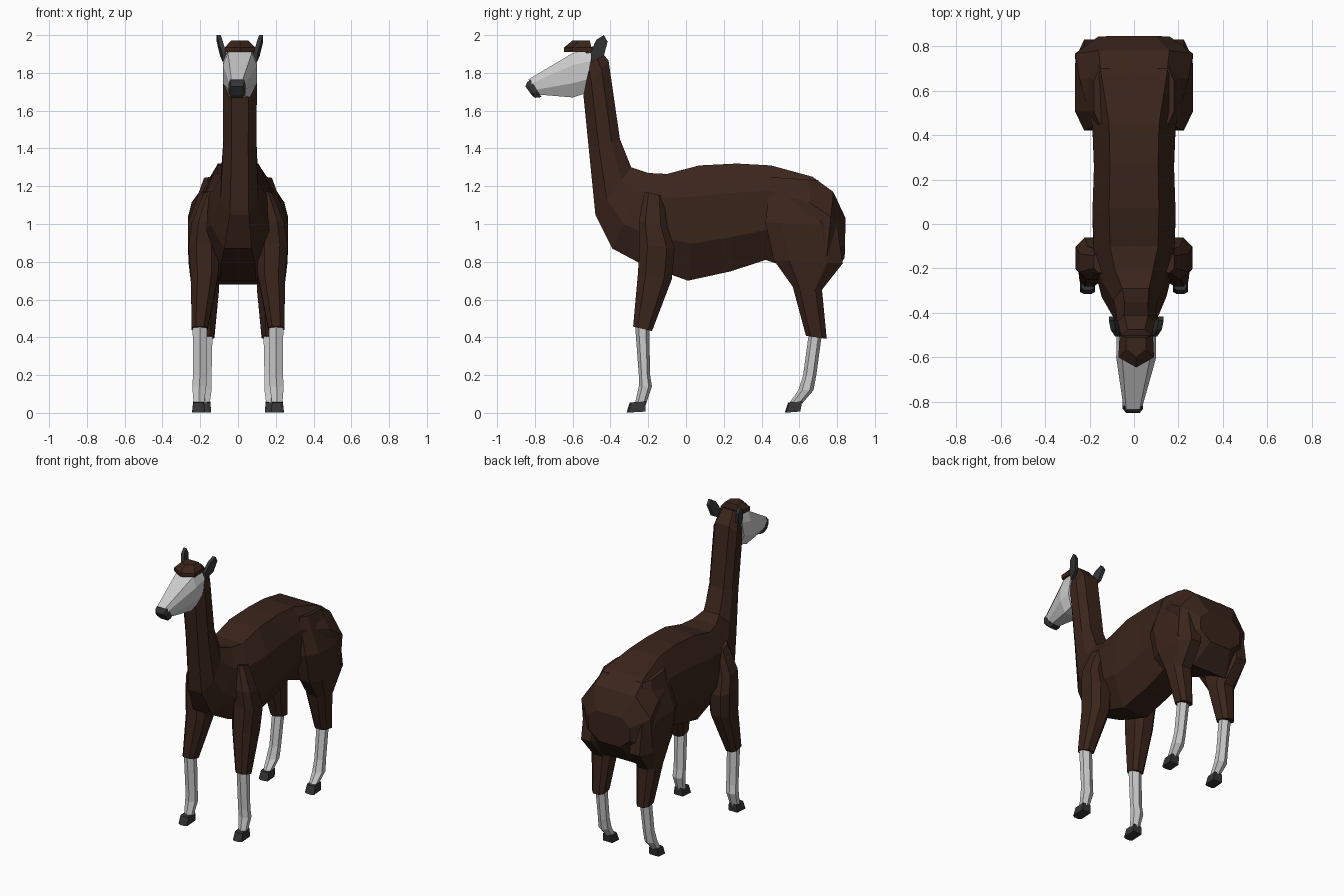
import bpy
from mathutils import Vector


def mat(name, r, g, b):
    m = bpy.data.materials.new(name)
    m.diffuse_color = (r, g, b, 1)
    return m


WOOL = mat("dark_wool", 0.042, 0.018, 0.011)
PALE = mat("pale_hide", 0.55, 0.55, 0.55)
DARK = mat("dark_horn", 0.035, 0.035, 0.037)


def loft(name, rings, material, mirror=False):
    """Skin a list of equal-length point rings and cap both ends."""
    n = len(rings[0])
    verts = [p for r in rings for p in r]
    faces = [(i * n + j, i * n + (j + 1) % n, (i + 1) * n + (j + 1) % n, (i + 1) * n + j)
             for i in range(len(rings) - 1) for j in range(n)]
    faces += [tuple(range(n))[::-1], tuple(range(len(verts) - n, len(verts)))]
    me = bpy.data.meshes.new(name)
    me.from_pydata(verts, [], faces)
    ob = bpy.data.objects.new(name, me)
    bpy.context.collection.objects.link(ob)
    me.materials.append(material)
    bpy.context.view_layer.objects.active = ob
    ob.select_set(True)
    bpy.ops.object.mode_set(mode='EDIT')
    bpy.ops.mesh.select_all(action='SELECT')
    bpy.ops.mesh.normals_make_consistent(inside=False)
    bpy.ops.object.mode_set(mode='OBJECT')
    ob.select_set(False)
    if mirror:
        ob.modifiers.new("mirror", 'MIRROR')
    return ob


def slice_ring(yt, zt, yb, zb, w, cx=0.0, a=0.6, b=0.5, hi=0.27, lo=0.68):
    """Eight-sided cross-section between a top point and a bottom point."""
    t, d = Vector((cx, yt, zt)), Vector((0, yb - yt, zb - zt))
    half = [(a, 0), (1, hi), (1, lo), (b, 1)]
    prof = half + [(-x, s) for x, s in reversed(half)]
    return [t + d * s + Vector((x * w, 0, 0)) for x, s in prof]


OCT = [(1, -.55), (1, .55), (.5, 1), (-.5, 1), (-1, .55), (-1, -.55), (-.5, -1), (.5, -1)]
HEX = [(1, -.5), (1, .5), (0, 1), (-1, .5), (-1, -.5), (0, -1)]
BOX = [(1, -.8), (1, 1), (-1, 1), (-1, -.8), (-.5, -1), (.5, -1)]


def limb(name, shape, rows, material, tilt=0.0):
    """Mirrored limb from rows of z, y range and x range."""
    rings = []
    for z, y0, y1, x0, x1 in rows:
        rings.append([((x0 + x1) / 2 + u * (x1 - x0) / 2,
                       (y0 + y1) / 2 + v * (y1 - y0) / 2,
                       z - v * tilt) for u, v in shape])
    return loft(name, rings, material, True)


# Neck and torso in one skin: top point, bottom point, half width, x offset
loft("neck_and_torso", [slice_ring(*r) for r in [
    (-.475, 1.945, -.56, 1.92, .065, .01),
    (-.41, 1.865, -.545, 1.70, .09, .01),
    (-.35, 1.45, -.515, 1.40, .088, .01),
    (-.29, 1.30, -.48, 1.05, .10, .007),
    (-.20, 1.27, -.39, .87, .145),
    (-.10, 1.265, -.24, .79, .18),
    (.07, 1.31, .01, .70, .187),
    (.27, 1.32, .24, .75, .18),
    (.45, 1.31, .42, .81, .187),
    (.67, 1.25, .60, .75, .245),
    (.78, 1.17, .73, .68, .265),
    (.845, 1.03, .84, .82, .16)]], WOOL)

# Face, nose and forelock
loft("face", [slice_ring(*r, a=.7, b=.6) for r in [
    (-.49, 1.925, -.54, 1.69, .088, .01),
    (-.60, 1.905, -.60, 1.67, .09, .01),
    (-.835, 1.765, -.78, 1.685, .043, -.005)]], PALE)
loft("nose", [slice_ring(*r, a=.8, b=.6) for r in [
    (-.822, 1.765, -.765, 1.672, .046, -.005),
    (-.842, 1.75, -.80, 1.668, .046, -.005),
    (-.85, 1.728, -.815, 1.68, .038, -.005)]], DARK)
loft("forelock", [[(.01 + x * s, y, z + k) for x, y in
                   [(-.075, -.50), (-.08, -.60), (0, -.645), (.08, -.60), (.075, -.50)]]
                  for s, z, k in [(1, 1.91, 0), (1, 1.935, 0)]]
     + [[(.01 + x, y, 1.972) for x, y in
         [(-.045, -.51), (-.045, -.565), (0, -.60), (.045, -.565), (.045, -.51)]]], WOOL)

# Ears, either side of the slightly offset head
for side, s in (("left", 1), ("right", -1)):
    outline = [(-.505, 1.91, .085), (-.475, 1.975, .105), (-.435, 2.0, .113),
               (-.415, 1.965, .113), (-.435, 1.89, .095), (-.50, 1.855, .08)]
    loft(side + "_ear", [[(.01 + s * (x + k), y, z) for y, z, x in outline]
                         for k in (-.012, .01)], DARK)

# Front legs
limb("front_upper_leg", OCT, [
    (.445, -.28, -.18, .16, .245), (.72, -.255, -.075, .105, .25),
    (.88, -.245, -.06, .10, .262), (1.0, -.25, -.10, .10, .245),
    (1.16, -.22, -.12, .10, .18)], WOOL, .012)
limb("front_shank", HEX, [
    (.05, -.27, -.21, .18, .235), (.14, -.25, -.18, .168, .242),
    (.20, -.25, -.19, .165, .238), (.47, -.27, -.195, .165, .24)], PALE)
limb("front_hoof", BOX, [
    (0.004, -.315, -.215, .175, .243), (.058, -.298, -.212, .18, .237)], DARK, -.003)

# Hind legs
limb("hind_upper_leg", OCT, [
    (.40, .635, .745, .125, .215), (.66, .565, .72, .10, .245),
    (.80, .465, .83, .11, .262), (1.0, .42, .80, .10, .265),
    (1.24, .45, .70, .08, .18)], WOOL, .008)
limb("hind_shank", HEX, [
    (.05, .545, .615, .15, .20), (.12, .595, .675, .14, .212),
    (.20, .62, .69, .14, .205), (.42, .65, .72, .135, .205)], PALE)
limb("hind_hoof", BOX, [
    (0.004, .522, .605, .142, .212), (.058, .54, .615, .147, .207)], DARK, -.003)
